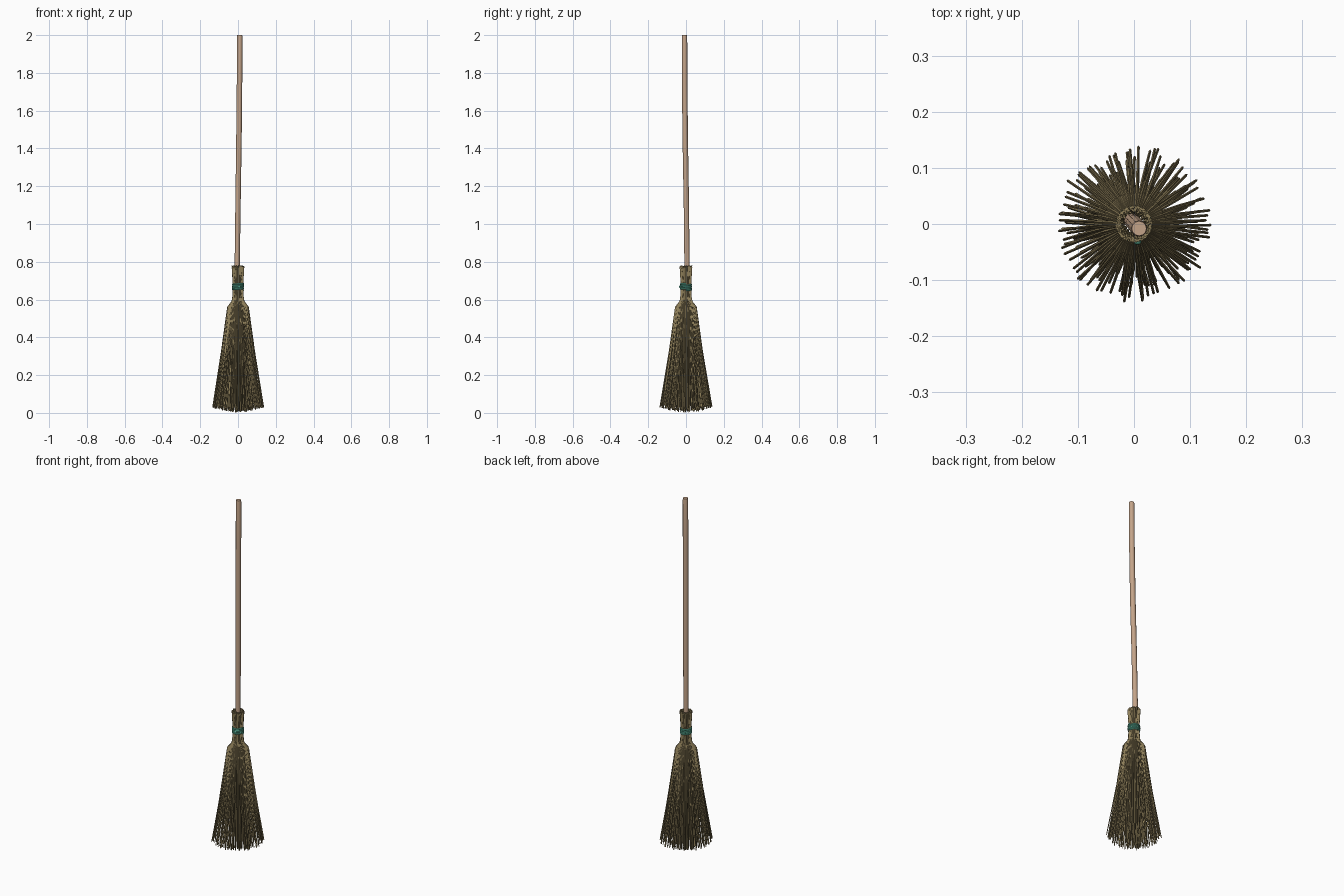
import bpy, math, random

if "Cube" in bpy.data.objects:
    bpy.data.objects.remove(bpy.data.objects["Cube"])
random.seed(7)


def material(name, rgb):
    m = bpy.data.materials.new(name)
    m.diffuse_color = (*rgb, 1)
    m.use_nodes = True
    m.node_tree.nodes["Principled BSDF"].inputs["Base Color"].default_value = m.diffuse_color
    return m


def tubes(name, paths, radius, mat, resolution=0):
    """Mesh of round rods; each path point is (x, y, z, thickness factor)."""
    cu = bpy.data.curves.new(name, 'CURVE')
    cu.dimensions = '3D'
    cu.bevel_depth = radius
    cu.bevel_resolution = resolution
    cu.use_fill_caps = True
    for path in paths:
        sp = cu.splines.new('POLY')
        sp.points.add(len(path) - 1)
        for p, (x, y, z, t) in zip(sp.points, path):
            p.co = (x, y, z, 1)
            p.radius = t
    ob = bpy.data.objects.new(name, cu)
    bpy.context.collection.objects.link(ob)
    bpy.ops.object.select_all(action='DESELECT')
    bpy.context.view_layer.objects.active = ob
    ob.select_set(True)
    ob.data.materials.append(mat)
    bpy.ops.object.convert(target='MESH')
    bpy.ops.object.shade_smooth_by_angle(angle=math.radians(40))
    return bpy.context.object


wood = material("wood", (0.55, 0.37, 0.25))
twig = material("twig", (0.27, 0.21, 0.10))
cord = material("cord", (0.10, 0.42, 0.30))

# Slightly bent handle running down into the bundle
tubes("handle", [[(-0.004, 0.006, 0.45, 0.95), (-0.004, 0.005, 0.8, 0.95),
                  (0.000, 0.002, 1.1, 0.97), (0.005, -0.004, 1.45, 1.0),
                  (0.008, -0.007, 1.75, 1.0), (0.009, -0.008, 1.99, 1.0),
                  (0.009, -0.008, 2.0, 0.9)]], 0.0145, wood, 4)


def strand(angle, f):
    """One twig: f is 1 on the outside of the bundle, 0 at its core."""
    tip = 0.134 * f + random.uniform(-0.005, 0.005)
    drift = random.uniform(-0.04, 0.04)
    neck = 0.017 + 0.011 * f
    foot = 0.004 + 0.026 * f * f + random.uniform(-0.003, 0.010)
    profile = [(neck + 0.003, 0.78 - random.uniform(0, 0.012), 0.9),
               (neck - 0.003, 0.67, 0.9),
               (neck, 0.61, 1.0),
               (neck + 0.004 * f, 0.59, 1.0),
               (0.014 + 0.041 * f, 0.56, 1.0),
               (0.012 + 0.075 * f, 0.33, 1.0),
               (tip, foot, 0.85)]
    out = []
    for i, (r, z, t) in enumerate(profile):
        a = angle + drift * max(0, i - 4)
        out.append((r * math.cos(a), r * math.sin(a), z, t))
    return out


# Twigs in concentric rings
paths = []
for count, f in ((76, 1.0), (64, 0.86), (52, 0.7), (40, 0.52), (26, 0.33), (14, 0.14)):
    for i in range(count):
        a = 2 * math.pi * (i + random.uniform(-0.3, 0.3)) / count
        paths.append(strand(a, f + random.uniform(-0.04, 0.02)))
tubes("twigs", paths, 0.0027, twig)

# Cord wound around the neck, with a small knot at the front
n = 24
helix = [(0.0275 * math.cos(2 * math.pi * i / n), 0.0275 * math.sin(2 * math.pi * i / n),
          0.65 + 0.0085 * i / n, 1) for i in range(4 * n + 1)]
tubes("cord_wrap", [helix], 0.005, cord, 2)
bpy.ops.mesh.primitive_uv_sphere_add(segments=12, ring_count=8, radius=0.007,
                                     location=(0.006, -0.030, 0.667))
knot = bpy.context.object
knot.name = "cord_knot"
knot.data.materials.append(cord)
bpy.ops.object.shade_smooth()

# Twig-coloured binding at the shoulder
n = 32
ring = [(0.029 * math.cos(2 * math.pi * i / n), 0.029 * math.sin(2 * math.pi * i / n),
         0.593, 1) for i in range(n + 1)]
tubes("shoulder_binding", [ring], 0.003, twig, 1)
